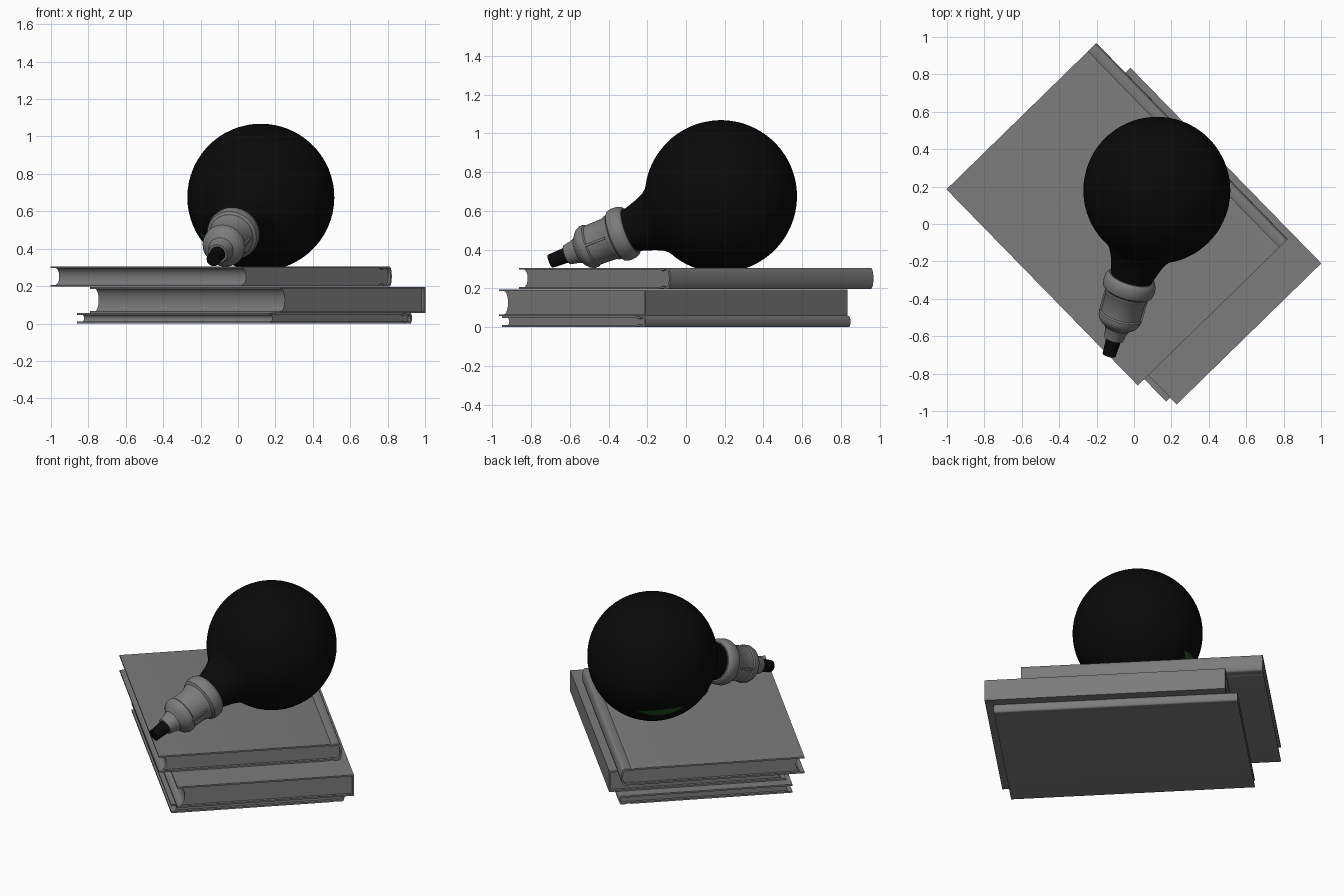
import bpy, bmesh
from math import sin, cos, pi, radians
from mathutils import Vector, Matrix

cube = bpy.data.objects.get("Cube")
if cube:
    bpy.data.objects.remove(cube, do_unlink=True)


def material(name, rgb):
    m = bpy.data.materials.new(name)
    m.use_nodes = True
    m.diffuse_color = (*rgb, 1)
    node = next(n for n in m.node_tree.nodes if n.type == 'BSDF_PRINCIPLED')
    node.inputs["Base Color"].default_value = (*rgb, 1)
    return m


GREY = material("grey", (0.2, 0.2, 0.2))
BLACK = material("black", (0.003, 0.003, 0.003))
GREEN = material("leaf green", (0.015, 0.085, 0.015))


def finish(bm, name, mat, matrix, smooth=True, recalc=True):
    if recalc:
        bmesh.ops.recalc_face_normals(bm, faces=bm.faces)
    mesh = bpy.data.meshes.new(name)
    bm.to_mesh(mesh)
    bm.free()
    mesh.materials.append(mat)
    ob = bpy.data.objects.new(name, mesh)
    ob.matrix_world = matrix
    bpy.context.collection.objects.link(ob)
    if smooth:
        bpy.ops.object.select_all(action='DESELECT')
        ob.select_set(True)
        bpy.context.view_layer.objects.active = ob
        bpy.ops.object.shade_smooth_by_angle(angle=radians(35))
    return ob


def extrude(name, outline, length, matrix):
    """Extrude an x-z outline along y, centred."""
    bm = bmesh.new()
    face = bm.faces.new([bm.verts.new((x, -length / 2, z)) for x, z in outline])
    out = bmesh.ops.extrude_face_region(bm, geom=[face])
    verts = [v for v in out["geom"] if isinstance(v, bmesh.types.BMVert)]
    bmesh.ops.translate(bm, verts=verts, vec=(0, length, 0))
    return finish(bm, name, GREY, matrix)


def lathe(name, profile, mat, matrix, segments=64):
    """Revolve (distance, radius) pairs about local z."""
    bm = bmesh.new()
    rings = []
    for s, r in profile:
        if r < 1e-5:
            rings.append([bm.verts.new((0, 0, s))] * segments)
        else:
            rings.append([bm.verts.new((r * cos(2 * pi * i / segments),
                                        r * sin(2 * pi * i / segments), s))
                          for i in range(segments)])
    for a, b in zip(rings, rings[1:]):
        for i in range(segments):
            j = (i + 1) % segments
            bm.faces.new(list(dict.fromkeys((a[i], a[j], b[j], b[i]))))
    return finish(bm, name, mat, matrix)


def arc(x, depth, z0, z1, n=10):
    """Shallow curve from z0 to z1, bulging by depth in x."""
    return [(x + depth * sin(pi * i / n), (z0 + z1) / 2 - (z1 - z0) / 2 * cos(pi * i / n))
            for i in range(n + 1)]


def book(name, centre, z, width, length, h, bulge, dip):
    place = Matrix.Translation((*centre, z)) @ Matrix.Rotation(radians(44.3), 4, 'Z')
    t = 0.01
    left, right = -width / 2, width / 2 - bulge
    hinge = right - 0.045

    # Cover: boards with hinge grooves, wrapped around the spine
    def side(inset, sign):
        base = inset if sign > 0 else h - inset
        return [(left, base), (hinge - 0.018, base),
                (hinge, base + sign * dip), (hinge + 0.018, base)]
    outer = side(0, 1) + arc(right, bulge, 0, h) + side(0, -1)[::-1]
    inner = side(t, 1) + arc(right - t, bulge, t, h - t) + side(t, -1)[::-1]
    extrude(name + "_cover", outer + inner[::-1], length, place)

    # Page block with a hollow fore edge
    lo, hi = t * 0.9, h - t * 0.9
    hollow = arc(left + 0.018, min(0.03, h * 0.3), lo, hi)
    extrude(name + "_pages", arc(right - t, bulge * 0.9, lo, hi) + hollow[::-1],
            length - 0.035, place)


book("bottom_book", (0.035, -0.05), 0.0, 1.06, 1.478, 0.056, 0.012, 0.004)
book("middle_book", (0.105, -0.065), 0.056, 1.08, 1.46, 0.139, 0.0, 0.0)
book("top_book", (-0.09, 0.052), 0.197, 1.12, 1.465, 0.109, 0.018, 0.006)

# Bulb frame: local z runs from the globe centre to the cable end
CENTRE = Vector((0.122, 0.18, 0.675))
AXIS = Vector((-0.255, -0.88, -0.335)).normalized()
FRAME = Matrix.Translation(CENTRE) @ AXIS.to_track_quat('Z', 'Y').to_matrix().to_4x4()
R = 0.393

# Glass globe with its neck
globe = [(-R * cos(pi * i / 40), R * sin(pi * i / 40)) for i in range(33)]
globe += [(0.338, 0.2), (0.354, 0.181), (0.378, 0.162), (0.423, 0.141),
          (0.486, 0.121), (0.53, 0.11)]
lathe("glass_bulb", globe, BLACK, FRAME)

# Lamp holder: collar, barrel and tapered cap
lathe("lamp_holder", [
    (0.515, 0), (0.515, 0.122), (0.522, 0.131), (0.54, 0.14), (0.575, 0.142),
    (0.595, 0.136), (0.605, 0.122), (0.625, 0.118), (0.635, 0.111),
    (0.735, 0.108), (0.742, 0.115), (0.765, 0.115), (0.785, 0.105),
    (0.8, 0.088), (0.815, 0.068), (0.84, 0.06), (0.88, 0.052), (0.885, 0)],
    GREY, FRAME)

# Cable stub
lathe("cable_stub", [(0.86, 0), (0.86, 0.042), (0.975, 0.036), (0.975, 0)],
      BLACK, FRAME, 24)

# Seam ridges on both sides of the barrel
side = AXIS.cross(Vector((0, 0, 1))).normalized()
up = side.cross(AXIS)
for name, sign in (("left_seam", 1), ("right_seam", -1)):
    bm = bmesh.new()
    bmesh.ops.create_cube(bm, size=1)
    bmesh.ops.scale(bm, vec=(0.03, 0.012, 0.12), verts=bm.verts)
    turn = Matrix((side, up, AXIS)).transposed().to_4x4()
    spot = CENTRE + AXIS * 0.69 + side * sign * 0.104
    finish(bm, name, GREY, Matrix.Translation(spot) @ turn, smooth=False)


def leaf(name, direction, along, half_len, half_wid):
    """Pointed leaf lying on the globe's surface."""
    n = Vector(direction).normalized()
    a = Vector(along)
    a = (a - n * a.dot(n)).normalized()
    b = n.cross(a)
    bm = bmesh.new()
    rows = []
    for i in range(17):
        u = -1 + i / 8
        w = half_wid * max(1 - u * u, 0.02)
        rows.append([bm.verts.new((n * R + a * u * half_len + b * w * k / 2)
                                  .normalized() * (R + 0.004)) for k in range(-2, 3)])
    for p, q in zip(rows, rows[1:]):
        for k in range(4):
            bm.faces.new((p[k], q[k], q[k + 1], p[k + 1]))
    finish(bm, name, GREEN, Matrix.Translation(CENTRE), recalc=False)


# Leaves pressed against the glass
leaf("back_leaf", (-0.23, 0.23, -0.23), (1, 1, -0.1), 0.16, 0.035)
leaf("side_leaf", (-0.29, -0.14, -0.215), (0.3, -0.5, -0.6), 0.06, 0.022)
